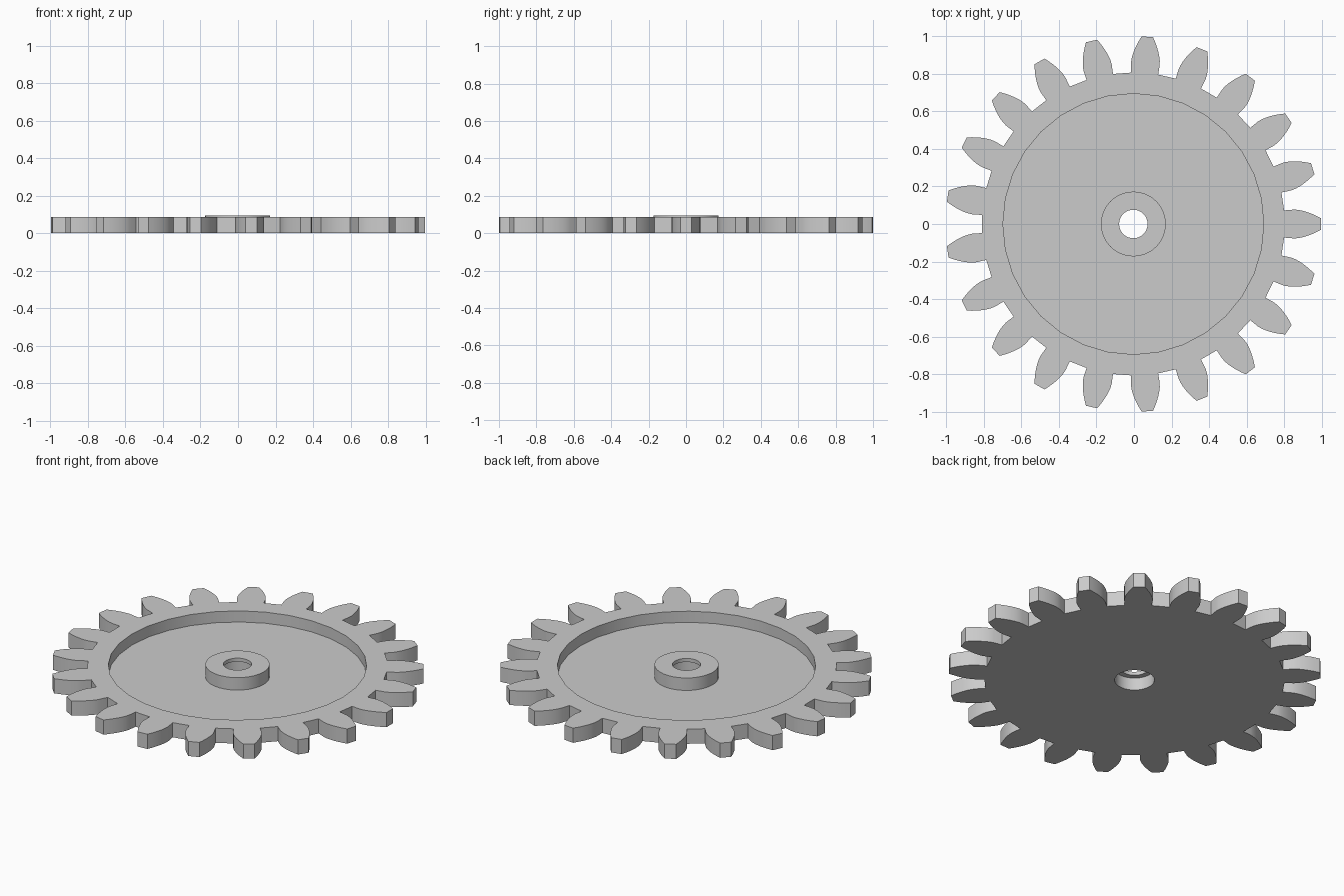
import bpy
import bmesh
from math import pi, sin, cos, tan, acos, radians

cube = bpy.data.objects.get("Cube")
if cube:
    bpy.data.objects.remove(cube, do_unlink=True)

TEETH = 21
TIP, ROOT = 1.001, 0.807
PITCH = TIP * TEETH / (TEETH + 2)
BASE = PITCH * cos(radians(20))
THICK, FLOOR, HUB_TOP, LIP = 0.087, 0.021, 0.095, 0.074
CENTRE_X = -0.0035
SIDES = 32
FLANK_STEPS = 6


def involute(r):
    """Involute angle of the tooth flank at radius r."""
    a = acos(min(1, BASE / r))
    return tan(a) - a


def half_angle(r):
    return pi / (2 * TEETH) + involute(PITCH) - involute(max(r, BASE))


def gear_outline():
    """Polar points of all teeth, each with two mirrored involute flanks."""
    radii = [ROOT] + [BASE + (TIP - BASE) * i / FLANK_STEPS for i in range(FLANK_STEPS + 1)]
    flank = [(r, -half_angle(r)) for r in radii]
    tooth = flank + [(r, -a) for r, a in reversed(flank)]
    return [(r, a + 2 * pi * t / TEETH) for t in range(TEETH) for r, a in tooth]


def circle(radius):
    return [(radius, 2 * pi * i / SIDES) for i in range(SIDES)]


bm = bmesh.new()


def add_loop(points, z):
    verts = [bm.verts.new((CENTRE_X + r * cos(a), r * sin(a), z)) for r, a in points]
    edges = [bm.edges.new((v, verts[i - 1])) for i, v in enumerate(verts)]
    return verts, edges


# Section of the gear: toothed rim, recess, raised hub, bore and wider counterbore
outline = gear_outline()
loops = [add_loop(points, z) for points, z in (
    (outline, 0), (outline, THICK),
    (circle(0.695), THICK), (circle(0.695), FLOOR),
    (circle(0.173), FLOOR), (circle(0.173), HUB_TOP),
    (circle(0.076), HUB_TOP), (circle(0.076), LIP),
    (circle(0.107), LIP), (circle(0.107), 0),
)]

# Join neighbouring loops into one closed skin
for i, (va, ea) in enumerate(loops):
    vb, eb = loops[(i + 1) % len(loops)]
    if len(va) == len(vb):
        for j in range(len(va)):
            bm.faces.new((va[j - 1], va[j], vb[j], vb[j - 1]))
    else:
        bmesh.ops.triangle_fill(bm, edges=ea + eb, use_beauty=True)
bmesh.ops.recalc_face_normals(bm, faces=bm.faces[:])

mesh = bpy.data.meshes.new("gear_wheel")
bm.to_mesh(mesh)
bm.free()
gear = bpy.data.objects.new("gear_wheel", mesh)
bpy.context.collection.objects.link(gear)

# Plain grey finish
grey = bpy.data.materials.new("light_grey")
grey.use_nodes = True
colour = (0.6, 0.6, 0.6, 1)
grey.diffuse_color = colour
for node in grey.node_tree.nodes:
    if node.type == "BSDF_PRINCIPLED":
        node.inputs["Base Color"].default_value = colour
mesh.materials.append(grey)

bpy.ops.object.select_all(action="DESELECT")
gear.select_set(True)
bpy.context.view_layer.objects.active = gear
bpy.ops.object.shade_smooth_by_angle(angle=radians(30))
